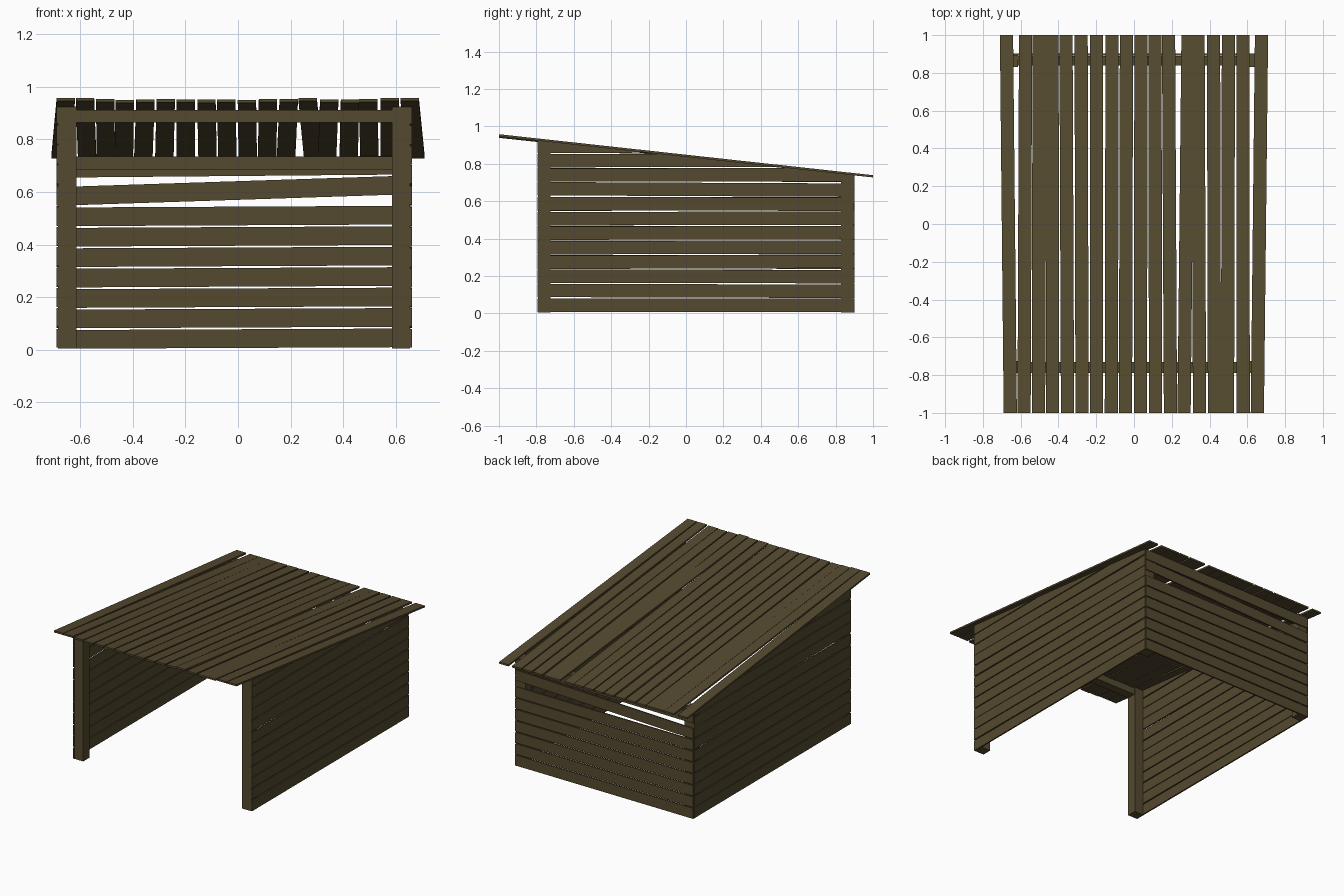
import bpy, bmesh, random
from mathutils import Vector

if "Cube" in bpy.data.objects:
    bpy.data.objects.remove(bpy.data.objects["Cube"])

random.seed(4)
wood = bpy.data.materials.new("weathered brown wood")
wood.diffuse_color = (0.09, 0.068, 0.029, 1)
wood.use_nodes = True
wood.node_tree.nodes["Principled BSDF"].inputs["Base Color"].default_value = wood.diffuse_color

SLOPE = -0.109            # roof fall per unit of depth
ROOF_UNDER = 0.838        # underside of roof at y = 0


def prism(name, quad, offset, cut=False):
    """Plank made from a four point outline, extruded along offset; cut trims it under the roof."""
    bm = bmesh.new()
    offset = Vector(offset)
    a = [bm.verts.new(Vector(p)) for p in quad]
    b = [bm.verts.new(Vector(p) + offset) for p in quad]
    bm.faces.new(a)
    bm.faces.new(b[::-1])
    for i in range(4):
        j = (i + 1) % 4
        bm.faces.new((a[i], b[i], b[j], a[j]))
    if cut:
        res = bmesh.ops.bisect_plane(
            bm, geom=bm.verts[:] + bm.edges[:] + bm.faces[:],
            plane_co=(0, 0, ROOF_UNDER), plane_no=Vector((0, -SLOPE, 1)).normalized(),
            clear_outer=True)
        edges = [e for e in res["geom_cut"] if isinstance(e, bmesh.types.BMEdge)]
        if edges:
            bmesh.ops.holes_fill(bm, edges=edges)
    bmesh.ops.recalc_face_normals(bm, faces=bm.faces[:])
    me = bpy.data.meshes.new(name)
    bm.to_mesh(me)
    bm.free()
    me.materials.append(wood)
    ob = bpy.data.objects.new(name, me)
    bpy.context.collection.objects.link(ob)


def box(name, x0, x1, y0, y1, z0, z1, cut=False):
    prism(name, [(x0, y0, z0), (x1, y0, z0), (x1, y1, z0), (x0, y1, z0)], (0, 0, z1 - z0), cut)


# corner posts
for side, x in (("left", -0.685), ("right", 0.585)):
    box("front_post_" + side, x, x + 0.07, -0.79, -0.725, 0.005, 1.0, True)
    box("back_post_" + side, x, x + 0.07, 0.83, 0.895, 0.005, 1.0, True)

# cross beams
box("front_beam", -0.615, 0.585, -0.79, -0.73, 0.865, 0.912)
box("back_beam", -0.615, 0.585, 0.84, 0.89, 0.685, 0.735)

# side wall planks, trimmed to the roof line
for side, x in (("left", -0.691), ("right", 0.651)):
    for i in range(12):
        z = 0.043 + 0.0775 * i
        t = random.uniform(-0.003, 0.003)
        if i == 8:
            t = -0.004
        za, zb, h = z - t, z + t, 0.0357
        if i == 0:
            za = zb = z
        prism(f"{side}_plank_{i}",
              [(x, -0.793, za - h), (x, 0.897, zb - h), (x, 0.897, zb + h), (x, -0.793, za + h)],
              (0.01, 0, 0), True)

# back wall planks: (left centre height, right centre height)
heights = [(0.039 + 0.0777 * i, 0.045 + 0.0778 * i) for i in range(7)]
heights += [(0.583, 0.627), (0.690, 0.702)]
for i, (zl, zr) in enumerate(heights):
    h = 0.0355
    prism(f"back_plank_{i}",
          [(-0.685, 0.892, zl - h), (0.657, 0.892, zr - h),
           (0.657, 0.892, zr + h), (-0.685, 0.892, zl + h)], (0, 0.01, 0), True)

# roof planks: centre x at the front edge and at the back edge
front_x = [-0.655, -0.582, -0.505, -0.431, -0.352, -0.275, -0.199, -0.12, -0.045,
           0.034, 0.114, 0.193, 0.265, 0.347, 0.426, 0.495, 0.578, 0.653]
back_x = [-0.675, -0.574, -0.503, -0.434, -0.36, -0.28, -0.198, -0.116, -0.04,
          0.037, 0.111, 0.183, 0.286, 0.339, 0.421, 0.5, 0.577, 0.675]
for i, (xf, xb) in enumerate(zip(front_x, back_x)):
    lift = 0.006 if i in (0, 1, 12, 16, 17) else random.uniform(-0.002, 0.002)
    zf, zb, w = ROOF_UNDER - SLOPE + lift - 0.007, ROOF_UNDER + SLOPE - 0.002, 0.035
    prism(f"roof_plank_{i}",
          [(xf - w, -1, zf), (xf + w, -1, zf), (xb + w, 1, zb), (xb - w, 1, zb)],
          (0, 0, 0.012))
